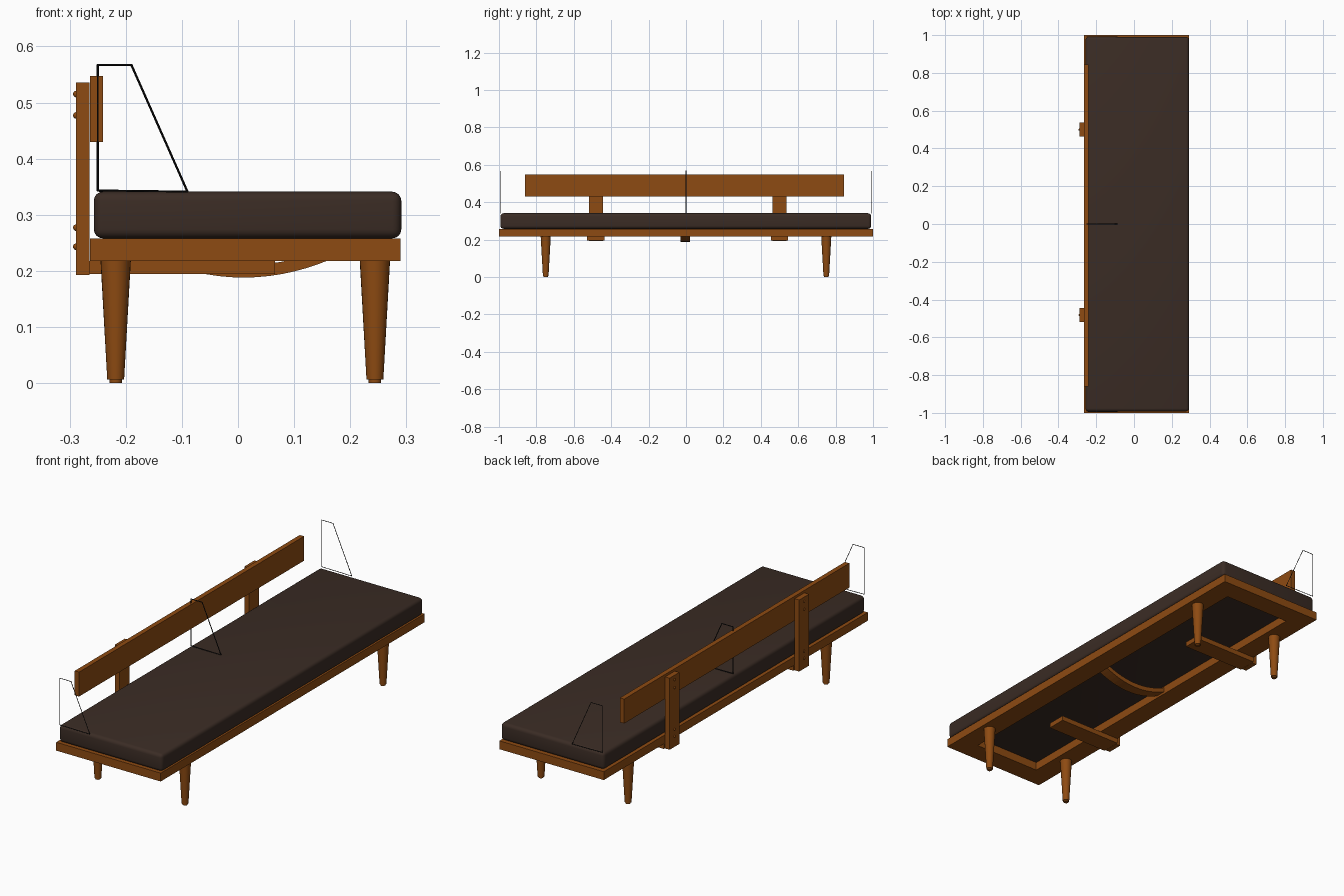
import bpy, bmesh
from mathutils import Matrix, Vector

cube = bpy.data.objects.get("Cube")
if cube:
    bpy.data.objects.remove(cube, do_unlink=True)


def material(name, rgb):
    m = bpy.data.materials.new(name)
    m.use_nodes = True
    m.diffuse_color = (*rgb, 1)
    bsdf = next(n for n in m.node_tree.nodes if n.type == "BSDF_PRINCIPLED")
    bsdf.inputs["Base Color"].default_value = (*rgb, 1)
    return m


wood = material("warm wood", (0.27, 0.07, 0.006))
fabric = material("dark brown fabric", (0.043, 0.025, 0.018))
metal = material("black metal", (0.008, 0.008, 0.008))


def finish(name, bm, mat, smooth=False):
    bmesh.ops.recalc_face_normals(bm, faces=bm.faces)
    for f in bm.faces:
        f.smooth = smooth
    mesh = bpy.data.meshes.new(name)
    bm.to_mesh(mesh)
    bm.free()
    mesh.materials.append(mat)
    ob = bpy.data.objects.new(name, mesh)
    bpy.context.collection.objects.link(ob)
    if smooth:
        bpy.ops.object.select_all(action="DESELECT")
        ob.select_set(True)
        bpy.context.view_layer.objects.active = ob
        bpy.ops.object.shade_smooth_by_angle()
    return ob


def add_box(bm, x, y, z):
    lo, hi = Vector((x[0], y[0], z[0])), Vector((x[1], y[1], z[1]))
    mat = Matrix.Translation((lo + hi) / 2) @ Matrix.Diagonal((*(hi - lo), 1))
    bmesh.ops.create_cube(bm, size=1, matrix=mat)


def box(name, x, y, z, mat=wood):
    bm = bmesh.new()
    add_box(bm, x, y, z)
    return finish(name, bm, mat)


# Open seat frame: two long rails and two end rails
X0, X1, RAIL = -0.264, 0.29, 0.1
FRAME_Z = (0.218, 0.258)
box("frame_rail_back", (X0, X0 + RAIL), (-1, 1), FRAME_Z)
box("frame_rail_front", (X1 - RAIL, X1), (-1, 1), FRAME_Z)
for side, y in (("near", (-1, -1 + RAIL)), ("far", (1 - RAIL, 1))):
    box("frame_end_" + side, (X0 + RAIL, X1 - RAIL), y, FRAME_Z)

# Mattress with rounded edges
bm = bmesh.new()
add_box(bm, (-0.257, 0.291), (-0.992, 0.99), (0.258, 0.341))
bmesh.ops.bevel(bm, geom=bm.edges[:], offset=0.016, segments=4,
                profile=0.5, affect="EDGES")
finish("mattress", bm, fabric, smooth=True)


# Tapered legs, turned from a profile
def turned(name, profile, location, sides=24):
    bm = bmesh.new()
    verts = [bm.verts.new((r, 0, z)) for r, z in profile]
    edges = [bm.edges.new(pair) for pair in zip(verts, verts[1:])]
    bmesh.ops.spin(bm, geom=verts + edges, cent=(0, 0, 0), axis=(0, 0, 1),
                   angle=6.283185, steps=sides)
    bmesh.ops.remove_doubles(bm, verts=bm.verts, dist=0.0002)
    bmesh.ops.translate(bm, verts=bm.verts, vec=location)
    return finish(name, bm, wood, smooth=True)


leg_profile = [(0, 0), (0.011, 0), (0.011, 0.006), (0.015, 0.006),
               (0.027, 0.218), (0, 0.218)]
for row, x in (("back", -0.218), ("front", 0.244)):
    for side, y in (("near", -0.75), ("far", 0.75)):
        turned(f"leg_{row}_{side}", leg_profile, (x, y, 0))

# Backrest board, posts, bolts and the bars beneath the frame
box("backrest_board", (-0.264, -0.241), (-0.86, 0.845), (0.43, 0.547))
for side, y in (("near", -0.482), ("far", 0.5)):
    box("backrest_post_" + side, (-0.289, -0.265),
        (y - 0.037, y + 0.037), (0.193, 0.536))
    box("under_bar_" + side, (-0.265, 0.066),
        (y - 0.046, y + 0.046), (0.194, 0.218))
    bm = bmesh.new()
    for z in (0.243, 0.277, 0.477, 0.515):
        bmesh.ops.create_uvsphere(
            bm, u_segments=12, v_segments=8, radius=0.006,
            matrix=Matrix.Translation((-0.288, y, z)))
    finish("post_bolts_" + side, bm, wood, smooth=True)

# Bowed slat beneath the middle of the mattress
bm = bmesh.new()
STEPS, MID, HALF = 16, 0.01, 0.18
outline = []
for thickness, order in ((0, range(STEPS + 1)), (0.022, range(STEPS, -1, -1))):
    for i in order:
        dx = HALF * (2 * i / STEPS - 1)
        outline.append(bm.verts.new((MID + dx, -0.03,
                                     0.188 + 1.35 * dx * dx + thickness)))
face = bm.faces.new(outline)
ext = bmesh.ops.extrude_face_region(bm, geom=[face])
bmesh.ops.translate(bm, vec=(0, 0.052, 0),
                    verts=[v for v in ext["geom"] if isinstance(v, bmesh.types.BMVert)])
finish("bowed_slat", bm, wood)

# Bent wire supports standing at the ends and the middle
wire_path = [(-0.25, 0.343), (-0.25, 0.567), (-0.19, 0.567), (-0.09, 0.341)]
for name, y, radius in (("near", -0.994, 0.0014), ("middle", 0, 0.002),
                        ("far", 0.991, 0.0014)):
    bm = bmesh.new()
    for a, b in zip(wire_path, wire_path[1:] + wire_path[:1]):
        start, end = Vector((a[0], y, a[1])), Vector((b[0], y, b[1]))
        d = end - start
        turn = d.to_track_quat("Z", "Y").to_matrix().to_4x4()
        bmesh.ops.create_cone(
            bm, cap_ends=True, segments=8, radius1=radius, radius2=radius,
            depth=d.length + radius,
            matrix=Matrix.Translation((start + end) / 2) @ turn)
    finish("wire_support_" + name, bm, metal, smooth=True)
